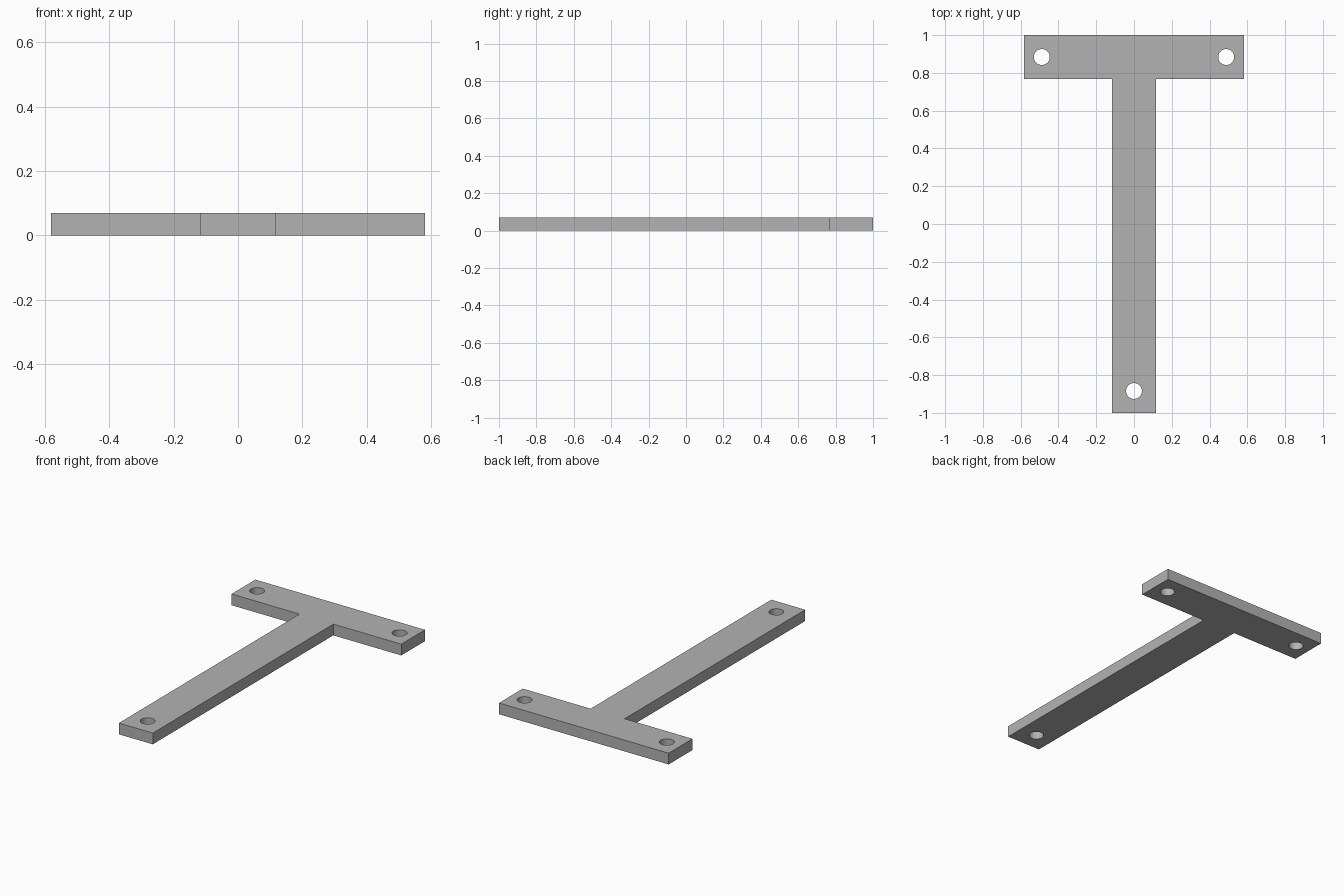
import bpy
import bmesh

if "Cube" in bpy.data.objects:
    bpy.data.objects.remove(bpy.data.objects["Cube"], do_unlink=True)

# Main dimensions
HALF_LENGTH = 1.0
HALF_SPAN = 0.5814
WIDTH = 0.2326
THICK = 0.0698
HOLE_RADIUS = 0.042
HOLE_X = 0.488
HOLE_Y = 0.884

# Plain grey material
grey = bpy.data.materials.new("plain_grey")
grey.use_nodes = True
colour = (0.45, 0.45, 0.45, 1)
grey.diffuse_color = colour
grey.node_tree.nodes["Principled BSDF"].inputs["Base Color"].default_value = colour

# T-shaped plate: mirrored outline, extruded upwards
inner = HALF_LENGTH - WIDTH
right_side = [(WIDTH / 2, -HALF_LENGTH), (WIDTH / 2, inner),
              (HALF_SPAN, inner), (HALF_SPAN, HALF_LENGTH)]
outline = right_side + [(-x, y) for x, y in reversed(right_side)]

bm = bmesh.new()
base = bm.faces.new([bm.verts.new((x, y, 0)) for x, y in outline])
top = bmesh.ops.extrude_face_region(bm, geom=[base])["geom"]
bmesh.ops.translate(bm, vec=(0, 0, THICK),
                    verts=[v for v in top if isinstance(v, bmesh.types.BMVert)])
bmesh.ops.recalc_face_normals(bm, faces=bm.faces)
mesh = bpy.data.meshes.new("t_plate")
bm.to_mesh(mesh)
bm.free()
mesh.materials.append(grey)
plate = bpy.data.objects.new("t_plate", mesh)
bpy.context.collection.objects.link(plate)

# Round through holes near the three ends
for x, y in [(-HOLE_X, HOLE_Y), (HOLE_X, HOLE_Y), (0, -HOLE_Y)]:
    bpy.ops.mesh.primitive_cylinder_add(vertices=48, radius=HOLE_RADIUS, depth=THICK * 3,
                                        location=(x, y, THICK / 2))
    cutter = bpy.context.object
    cutter.name = "hole_cutter"
    cutter.hide_render = True
    cutter.data.materials.append(grey)
    hole = plate.modifiers.new("hole", 'BOOLEAN')
    hole.operation = 'DIFFERENCE'
    hole.solver = 'EXACT'
    hole.object = cutter
    bpy.context.view_layer.objects.active = plate
    bpy.ops.object.modifier_apply(modifier=hole.name)
    bpy.data.objects.remove(cutter, do_unlink=True)

# Smooth hole walls, crisp plate edges
bpy.ops.object.select_all(action='DESELECT')
plate.select_set(True)
bpy.context.view_layer.objects.active = plate
bpy.ops.object.shade_smooth_by_angle()
